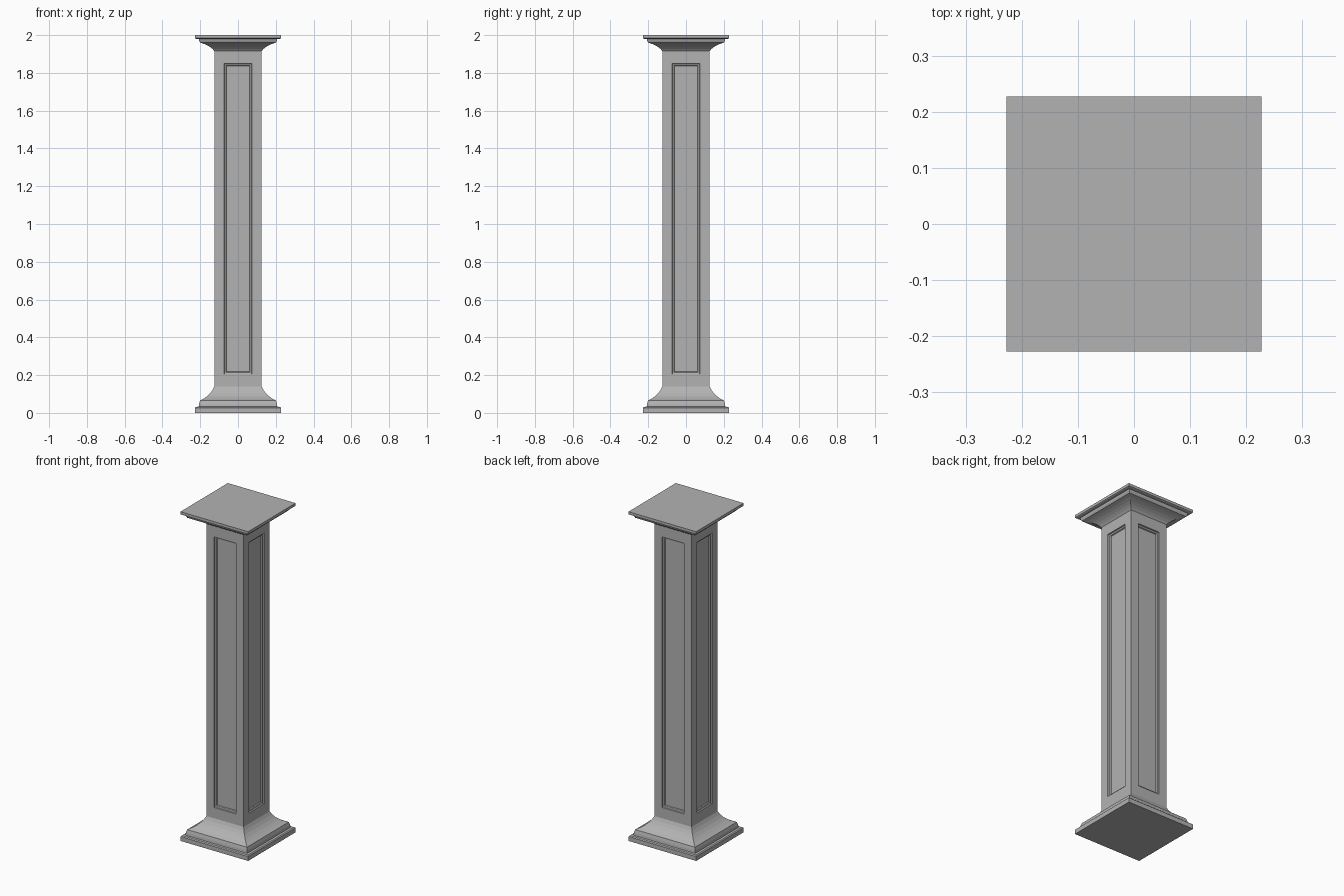
import bpy, bmesh, math
from mathutils import Matrix, Vector

if "Cube" in bpy.data.objects:
    bpy.data.objects.remove(bpy.data.objects["Cube"])

HALF = 0.125          # shaft half width
BASE_H = 0.14         # base moulding height
CAP_H = 0.085         # capital moulding height
TOP = 2.0

# Dark grey stone
stone = bpy.data.materials.new("dark_stone")
stone.diffuse_color = (0.45, 0.45, 0.45, 1.0)
stone.use_nodes = True
stone.node_tree.nodes["Principled BSDF"].inputs["Base Color"].default_value = stone.diffuse_color


def finish(bm, name):
    bmesh.ops.remove_doubles(bm, verts=bm.verts, dist=1e-5)
    bmesh.ops.recalc_face_normals(bm, faces=bm.faces)
    mesh = bpy.data.meshes.new(name)
    bm.to_mesh(mesh)
    bm.free()
    mesh.materials.append(stone)
    obj = bpy.data.objects.new(name, mesh)
    bpy.context.collection.objects.link(obj)
    return obj


def square_loft(name, profile):
    """Stack square rings (half width, z) and cap both ends."""
    bm = bmesh.new()
    rings = [[bm.verts.new((sx * r, sy * r, z))
              for sx, sy in ((-1, -1), (1, -1), (1, 1), (-1, 1))]
             for r, z in profile]
    for a, b in zip(rings, rings[1:]):
        for i in range(4):
            j = (i + 1) % 4
            bm.faces.new((a[i], a[j], b[j], b[i]))
    bm.faces.new(rings[0])
    bm.faces.new(rings[-1])
    return finish(bm, name)


# Moulding profile: plinth, ledge, fillet, then a shallow concave cove up to the shaft
moulding = [(0.2275, 0.0), (0.2275, 0.027), (0.222, 0.032), (0.208, 0.033),
            (0.206, 0.048), (0.201, 0.066)]
cove_steps = 5
a0, a1 = math.radians(22), math.radians(68)
for i in range(cove_steps + 1):
    a = a0 + (a1 - a0) * i / cove_steps
    u = (math.cos(a0) - math.cos(a)) / (math.cos(a0) - math.cos(a1))
    v = (math.sin(a) - math.sin(a0)) / (math.sin(a1) - math.sin(a0))
    moulding.append((0.199 - (0.199 - HALF) * v, 0.067 + (BASE_H - 0.067) * u))

# Base and the squashed, upside-down capital
square_loft("base", moulding)
k = CAP_H / BASE_H
square_loft("capital", [(r, TOP - z * k) for r, z in moulding])

# Shaft: each side is a set of nested rectangles forming a recessed panel
panel = [(HALF, BASE_H, TOP - CAP_H, 0.0),      # half width, z low, z high, depth
         (0.074, 0.205, 1.849, 0.0),
         (0.072, 0.207, 1.847, 0.007),
         (0.064, 0.215, 1.839, 0.009),
         (0.061, 0.218, 1.836, 0.015)]
bm = bmesh.new()
for side in range(4):
    rot = Matrix.Rotation(side * math.pi / 2, 3, 'Z')
    loops = [[bm.verts.new(rot @ Vector((x, -HALF + d, z)))
              for x, z in ((-w, lo), (w, lo), (w, hi), (-w, hi))]
             for w, lo, hi, d in panel]
    for a, b in zip(loops, loops[1:]):
        for i in range(4):
            j = (i + 1) % 4
            bm.faces.new((a[i], a[j], b[j], b[i]))
    bm.faces.new(loops[-1])
finish(bm, "panelled_shaft")
